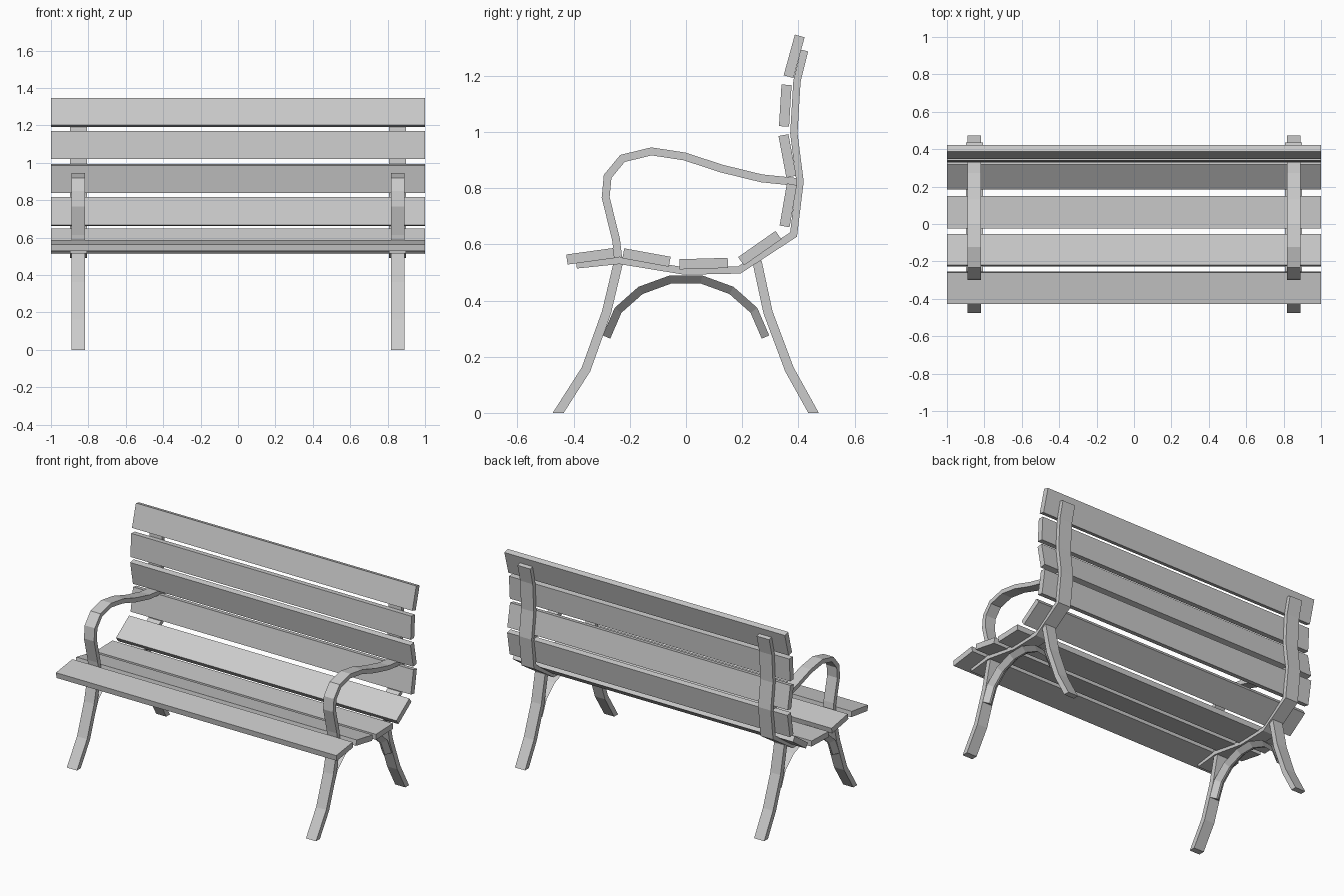
import bpy, bmesh
from mathutils import Vector

if "Cube" in bpy.data.objects:
    bpy.data.objects.remove(bpy.data.objects["Cube"])


def make_object(name, sections):
    """Loft closed rings of 3D points into a capped solid."""
    bm = bmesh.new()
    rings = [[bm.verts.new(p) for p in ring] for ring in sections]
    n = len(rings[0])
    for a, b in zip(rings, rings[1:]):
        for i in range(n):
            j = (i + 1) % n
            bm.faces.new((a[i], a[j], b[j], b[i]))
    bm.faces.new(rings[0][::-1])
    bm.faces.new(rings[-1])
    bmesh.ops.recalc_face_normals(bm, faces=bm.faces)
    mesh = bpy.data.meshes.new(name)
    bm.to_mesh(mesh)
    bm.free()
    obj = bpy.data.objects.new(name, mesh)
    bpy.context.collection.objects.link(obj)
    return obj


def strip(name, path, thick, half_a, half_b, x, floor=False):
    """Sweep a bar along a (y, z) path; half_a / half_b are the x half widths of its two sides."""
    pts = [Vector(p) for p in path]
    sections = []
    for i, p in enumerate(pts):
        dirs = []
        if i > 0:
            dirs.append((p - pts[i - 1]).normalized())
        if i < len(pts) - 1:
            dirs.append((pts[i + 1] - p).normalized())
        t = (dirs[0] + dirs[-1]).normalized()
        normal = Vector((-t.y, t.x))
        off = normal * (thick / 2 / max(0.5, t.dot(Vector(dirs[0]))))
        if floor and i == 0:                       # foot cut flat on the ground
            off = Vector((-thick / 2 / dirs[0].y, 0))
        a, b = p + off, p - off
        sections.append([(x - half_a, *a), (x + half_a, *a),
                         (x + half_b, *b), (x - half_b, *b)])
    return make_object(name, sections)


def slat(name, start, end, thick=0.036):
    """Full-length board whose end profile runs from start to end in (y, z)."""
    s, e = Vector(start), Vector(end)
    d = (e - s).normalized()
    off = Vector((-d.y, d.x)) * thick / 2
    prof = [s + off, e + off, e - off, s - off]
    return make_object(name, [[(x, p.x, p.y) for p in prof] for x in (-1, 1)])


# Seat and back boards
seat = [((-.424, .546), (-.257, .569)), ((-.223, .568), (-.058, .538)),
        ((-.023, .529), (.149, .534)), ((.196, .540), (.329, .633))]
back = [((.351, .664), (.377, .814)), ((.375, .841), (.347, .989)),
        ((.349, 1.02), (.358, 1.168)), ((.365, 1.197), (.405, 1.342))]
for i, (s, e) in enumerate(seat):
    slat(f"seat_slat_{i + 1}", s, e)
for i, (s, e) in enumerate(back):
    slat(f"back_slat_{i + 1}", s, e)

# Metal side frames
frame = [(-.39, .527), (-.237, .543), (-.005, .505), (.19, .509), (.383, .635),
         (.406, .824), (.384, .995), (.395, 1.18), (.422, 1.29)]
front_leg = [(-.455, 0), (-.356, .155), (-.283, .358), (-.24, .539)]
armrest = [(-.24, .539), (-.249, .617), (-.286, .767), (-.279, .842), (-.226, .906),
           (-.123, .931), (-.005, .913), (.126, .870), (.269, .835), (.395, .822)]
back_leg = [(.454, 0), (.368, .155), (.292, .358), (.253, .539)]
half_arch = [(-.283, .27), (-.242, .365), (-.162, .436), (-.055, .475)]
arch = half_arch + [(-y, z) for y, z in reversed(half_arch)]

for side, x in (("left", -.853), ("right", .853)):
    strip(f"{side}_seat_back_support", frame, .026, .045, .045, x)
    strip(f"{side}_front_leg", front_leg, .033, .036, .036, x, floor=True)
    strip(f"{side}_armrest", armrest, .028, .036, .036, x)
    strip(f"{side}_back_leg", back_leg, .033, .036, .036, x, floor=True)
    strip(f"{side}_arch_brace", arch, .029, .036, .006, x)
